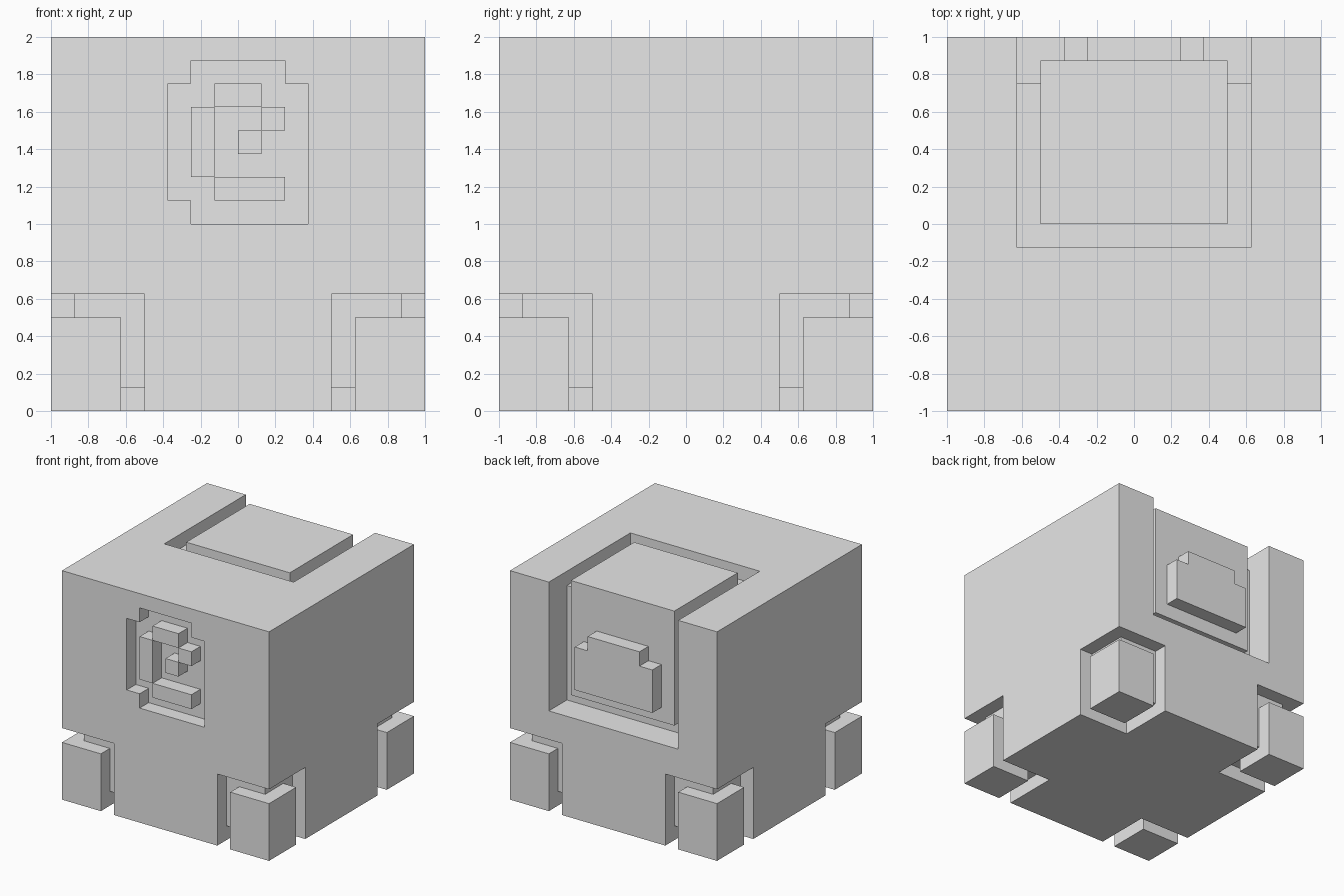
import bpy, bmesh

if "Cube" in bpy.data.objects:
    bpy.data.objects.remove(bpy.data.objects["Cube"])

U = 0.125          # one grid step
OUT = 1.1          # cutters reach past the outer surface

grey = bpy.data.materials.new("plain_grey")
grey.diffuse_color = (0.8, 0.8, 0.8, 1)
grey.use_nodes = True
grey.node_tree.nodes["Principled BSDF"].inputs["Base Color"].default_value = grey.diffuse_color


def add_object(name, bm):
    bmesh.ops.recalc_face_normals(bm, faces=bm.faces[:])
    mesh = bpy.data.meshes.new(name)
    bm.to_mesh(mesh)
    bm.free()
    mesh.materials.append(grey)
    ob = bpy.data.objects.new(name, mesh)
    bpy.context.collection.objects.link(ob)
    return ob


def box(name, x, y, z):
    """Box from (low, high) ranges, in either order."""
    bm = bmesh.new()
    bmesh.ops.create_cube(bm, size=1)
    for v in bm.verts:
        v.co = [(r[0] + r[1]) / 2 + c * abs(r[1] - r[0]) for r, c in zip((x, y, z), v.co)]
    return add_object(name, bm)


def prism(name, outline, y0, y1):
    """Outline in x, z extruded along y."""
    bm = bmesh.new()
    face = bm.faces.new([bm.verts.new((x, y0, z)) for x, z in outline])
    ext = bmesh.ops.extrude_face_region(bm, geom=[face])["geom"]
    for v in ext:
        if isinstance(v, bmesh.types.BMVert):
            v.co.y = y1
    return add_object(name, bm)


# Main cube and the list of shapes to carve from it
body = box("body", (-1, 1), (-1, 1), (0, 2))
cutters = []

# Corner feet, each with a shallow groove on the three outer sides
for sx in (-1, 1):
    for sy in (-1, 1):
        wide_x, wide_y = (0.5 * sx, OUT * sx), (0.5 * sy, OUT * sy)
        cutters += [
            box("groove_side", (0.875 * sx, OUT * sx), wide_y, (-0.1, 0.625)),
            box("groove_end", wide_x, (0.875 * sy, OUT * sy), (-0.1, 0.625)),
            box("groove_under", wide_x, wide_y, (-0.1, 0.125)),
        ]
        box("foot", (0.625 * sx, sx), (0.625 * sy, sy), (0, 0.5))

# Hatch wrapping from the top down the back, with a groove around it
cutters += [
    box("hatch_top_groove", (-0.625, 0.625), (-0.125, OUT), (1.875, 2.1)),
    box("hatch_back_groove", (-0.625, 0.625), (0.75, OUT), (0.875, 2.1)),
]
box("hatch", (-0.5, 0.5), (0, 0.875), (1, 2))
prism("hatch_handle",
      [(-0.375, 1.125), (0.375, 1.125), (0.375, 1.5), (0.25, 1.5),
       (0.25, 1.625), (-0.25, 1.625), (-0.25, 1.5), (-0.375, 1.5)], 0.8, 1)

# Front pocket with stepped corners
cutters.append(prism(
    "front_pocket",
    [(-0.25, 1), (0.375, 1), (0.375, 1.75), (0.25, 1.75), (0.25, 1.875),
     (-0.25, 1.875), (-0.25, 1.75), (-0.375, 1.75), (-0.375, 1.125), (-0.25, 1.125)],
    -OUT, -0.875))

# Raised ornament blocks in the pocket: x, z, width, height in grid steps
for x, z, w, h in ((-1, 13, 2, 1), (1, 12, 1, 1), (-2, 10, 1, 3), (-1, 9, 3, 1), (0, 11, 1, 1)):
    box("pocket_block", (x * U, (x + w) * U), (-1, -0.85), (z * U, (z + h) * U))

# Carve the body, then drop the cutters
for c in cutters:
    m = body.modifiers.new("carve", "BOOLEAN")
    m.operation = "DIFFERENCE"
    m.solver = "EXACT"
    m.object = c
bpy.context.view_layer.update()
carved = bpy.data.meshes.new_from_object(body.evaluated_get(bpy.context.evaluated_depsgraph_get()))
body.modifiers.clear()
body.data = carved
for c in cutters:
    bpy.data.objects.remove(c, do_unlink=True)
